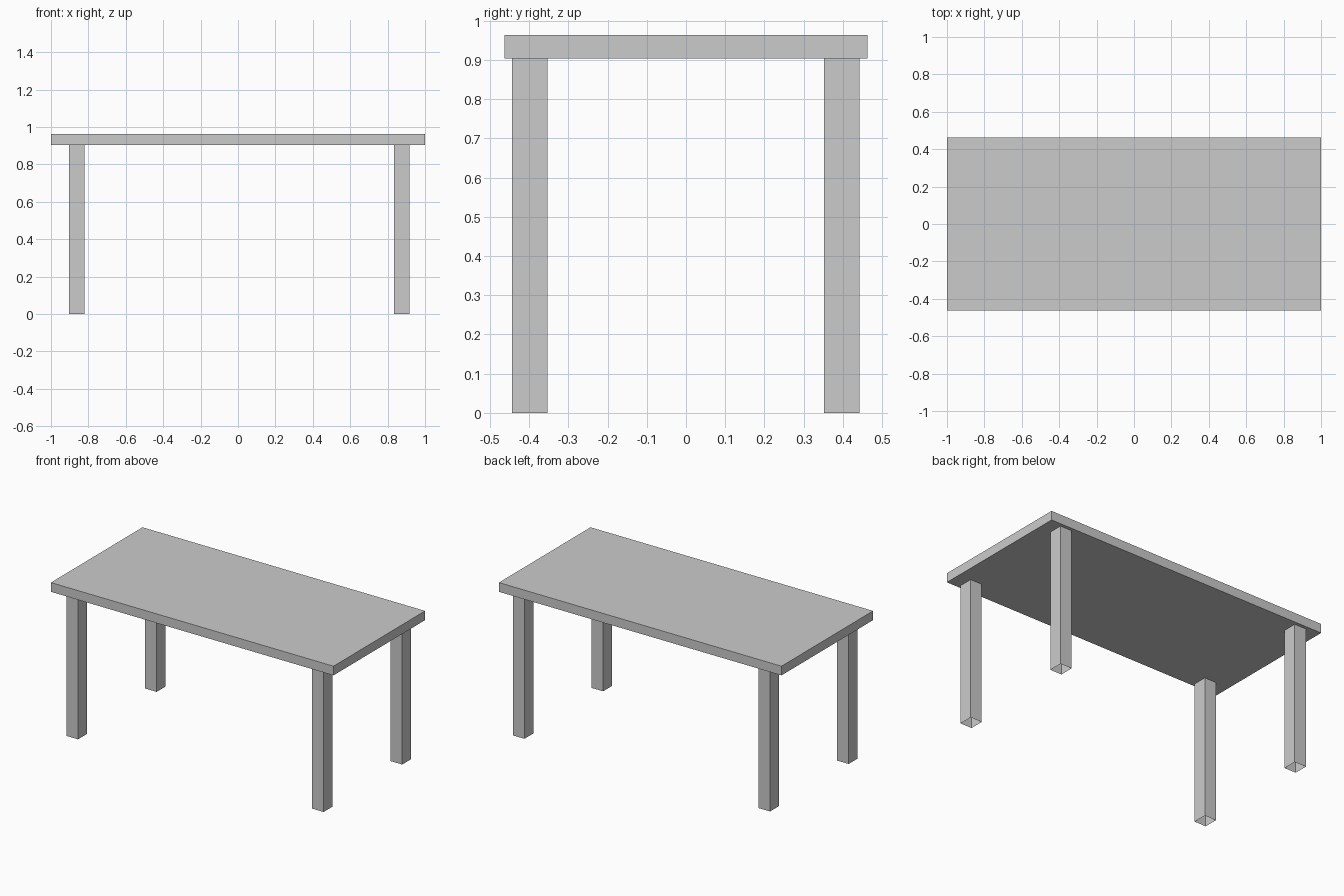
import bpy
import bmesh
from mathutils import Vector

if "Cube" in bpy.data.objects:
    bpy.data.objects.remove(bpy.data.objects["Cube"])


def box(name, low, high, open_ends=False):
    low, high = Vector(low), Vector(high)
    bm = bmesh.new()
    bmesh.ops.create_cube(bm, size=1)
    bmesh.ops.scale(bm, vec=high - low, verts=bm.verts)
    bmesh.ops.translate(bm, vec=(low + high) / 2, verts=bm.verts)
    if open_ends:
        bm.normal_update()
        ends = [f for f in bm.faces if abs(f.normal.z) > 0.5]
        bmesh.ops.delete(bm, geom=ends, context='FACES_ONLY')
    mesh = bpy.data.meshes.new(name)
    bm.to_mesh(mesh)
    bm.free()
    obj = bpy.data.objects.new(name, mesh)
    bpy.context.collection.objects.link(obj)
    return obj


UNDERSIDE = 0.904

# Tabletop slab
box("tabletop", (-1, -0.463, UNDERSIDE), (1, 0.463, 0.963))

# Four square legs, hollow and open at the foot
for side, x0, x1 in (("left", -0.904, -0.822), ("right", 0.834, 0.916)):
    for end, y0, y1 in (("front", -0.443, -0.353), ("back", 0.352, 0.442)):
        box(f"{end}_{side}_leg", (x0, y0, 0), (x1, y1, UNDERSIDE), open_ends=True)
